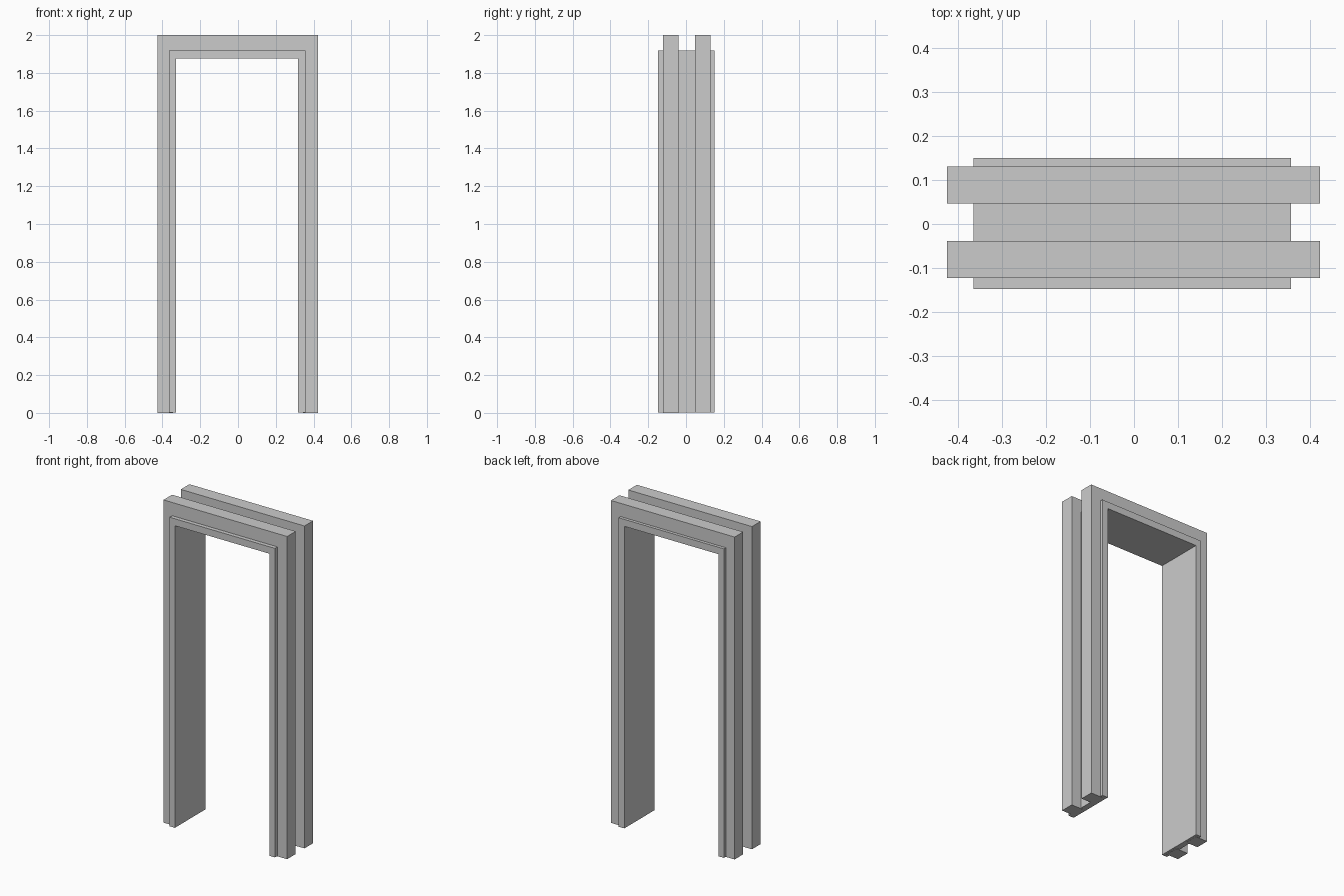
import bpy
import bmesh

if "Cube" in bpy.data.objects:
    bpy.data.objects.remove(bpy.data.objects["Cube"])


def portal(name, outer, inner, y0, y1, z0):
    """Extrude an upside-down U profile; outer/inner = (left, right, top)."""
    ol, orr, ot = outer
    il, ir, it = inner
    profile = [(ol, z0), (ol, ot), (orr, ot), (orr, z0),
               (ir, z0), (ir, it), (il, it), (il, z0)]
    bm = bmesh.new()
    face = bm.faces.new([bm.verts.new((x, y0, z)) for x, z in profile])
    ext = bmesh.ops.extrude_face_region(bm, geom=[face])
    moved = [g for g in ext["geom"] if isinstance(g, bmesh.types.BMVert)]
    bmesh.ops.translate(bm, verts=moved, vec=(0, y1 - y0, 0))
    bmesh.ops.recalc_face_normals(bm, faces=bm.faces)
    mesh = bpy.data.meshes.new(name)
    bm.to_mesh(mesh)
    bm.free()
    obj = bpy.data.objects.new(name, mesh)
    bpy.context.collection.objects.link(obj)
    return obj


# Deep inner jamb lining the doorway
portal("door_jamb", (-0.365, 0.357, 1.918), (-0.329, 0.318, 1.875),
       -0.148, 0.150, 0.003)

# Front and back casings wrapped around the jamb, slightly overlapping it
for name, y0, y1, z0 in (("front_casing", -0.123, -0.039, 0.0),
                         ("back_casing", 0.047, 0.131, 0.002)):
    portal(name, (-0.425, 0.423, 2.0), (-0.343, 0.344, 1.90), y0, y1, z0)
